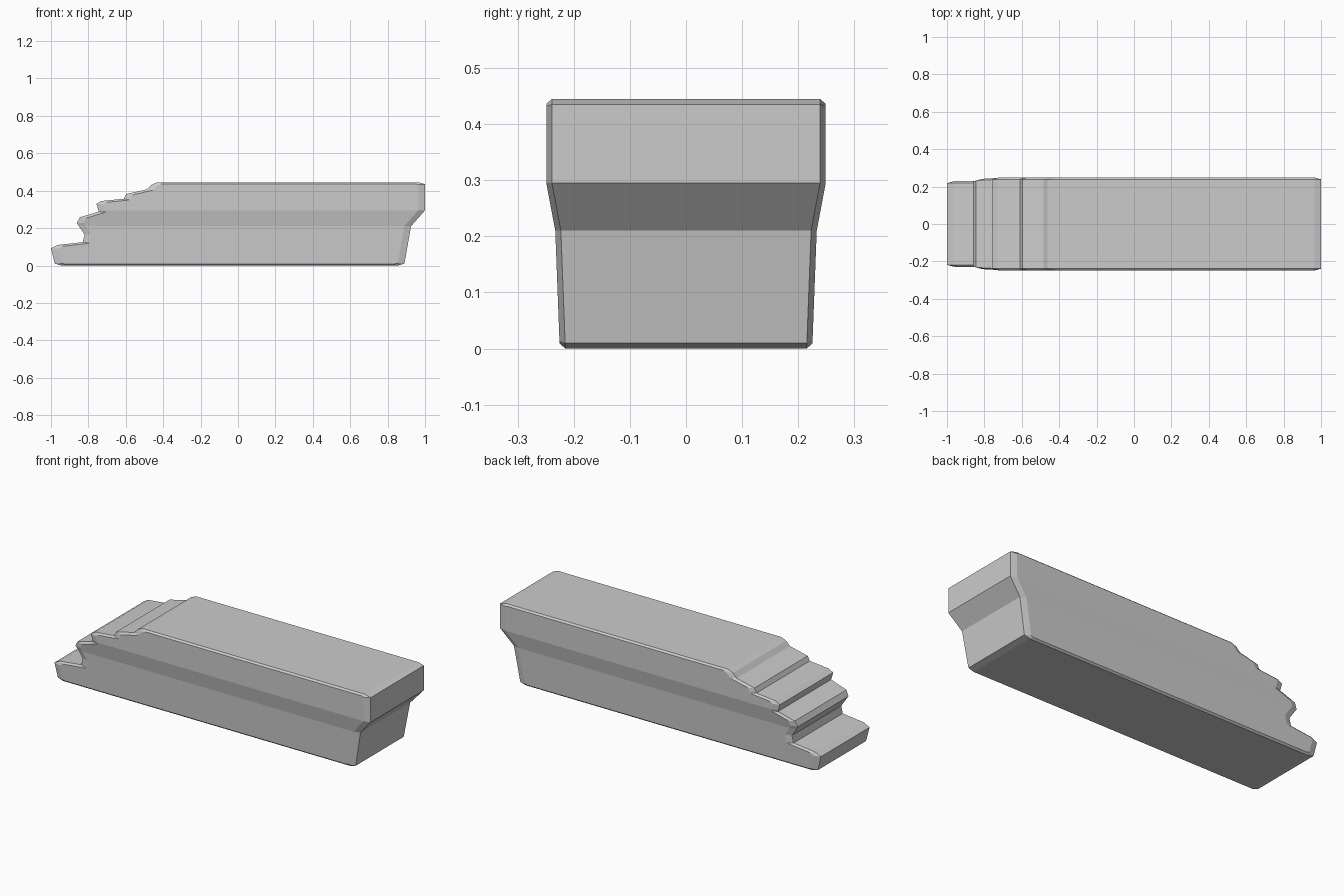
import bpy, bmesh
from mathutils import Vector

if "Cube" in bpy.data.objects:
    bpy.data.objects.remove(bpy.data.objects["Cube"])

BEVEL = 0.01      # edge chamfer
STRETCH = 4.0     # chamfer is stretched lengthwise

# Side outline (x, z), counter-clockwise from the bottom left
outline = [
    (-0.945, 0.0), (0.855, 0.0), (0.89, 0.01),            # underside
    (0.925, 0.21), (1.0, 0.295), (1.0, 0.435), (0.965, 0.445),  # overhanging end
    (-0.43, 0.445), (-0.462, 0.432), (-0.485, 0.408),     # broken, stepped end
    (-0.597, 0.382), (-0.61, 0.357), (-0.73, 0.345), (-0.757, 0.33),
    (-0.745, 0.288), (-0.845, 0.258), (-0.862, 0.228),
    (-0.82, 0.165), (-0.83, 0.125), (-0.965, 0.11), (-1.0, 0.092), (-0.98, 0.01),
]


def half_width(z):
    """Half thickness of the block at height z."""
    steps = [(0.0, 0.225), (0.21, 0.233), (0.295, 0.249), (1.0, 0.249)]
    for (z0, w0), (z1, w1) in zip(steps, steps[1:]):
        if z <= z1:
            return w0 + (w1 - w0) * max(0, z - z0) / (z1 - z0)


def inset(points, amount):
    """Mitred inset of the outline, wider along x."""
    pts = [Vector((x / STRETCH, z)) for x, z in points]
    result = []
    for i, p in enumerate(pts):
        d0 = (p - pts[i - 1]).normalized()
        d1 = (pts[(i + 1) % len(pts)] - p).normalized()
        n0, n1 = Vector((-d0.y, d0.x)), Vector((-d1.y, d1.x))
        q = p + (n0 + n1) * amount / max(1 + n0.dot(n1), 0.4)
        result.append((q.x * STRETCH, q.y))
    return result


# Four rings across the thickness: side face, rim, rim, side face
bm = bmesh.new()
inner = inset(outline, BEVEL * 0.9)
rings = [[bm.verts.new((x, y, z)) for x, z in pts]
         for y, pts in ((-2, inner), (-1, outline), (1, outline), (2, inner))]
n = len(outline)
for a, b in zip(rings, rings[1:]):
    for i in range(n):
        j = (i + 1) % n
        bm.faces.new((a[i], b[i], b[j], a[j]))
bm.faces.new(rings[0])
bm.faces.new(rings[-1][::-1])

# Crease lines where the flare starts and ends
for z in (0.21, 0.295):
    bmesh.ops.bisect_plane(bm, geom=bm.verts[:] + bm.edges[:] + bm.faces[:],
                           plane_co=(0, 0, z), plane_no=(0, 0, 1), dist=1e-5)

# Give the block its flared thickness
for v in bm.verts:
    side = 1 if v.co.y > 0 else -1
    v.co.y = side * (half_width(v.co.z) - BEVEL * (2 - abs(v.co.y)))

bmesh.ops.recalc_face_normals(bm, faces=bm.faces[:])
mesh = bpy.data.meshes.new("stone_ledge")
bm.to_mesh(mesh)
bm.free()
block = bpy.data.objects.new("stone_ledge", mesh)
bpy.context.collection.objects.link(block)
